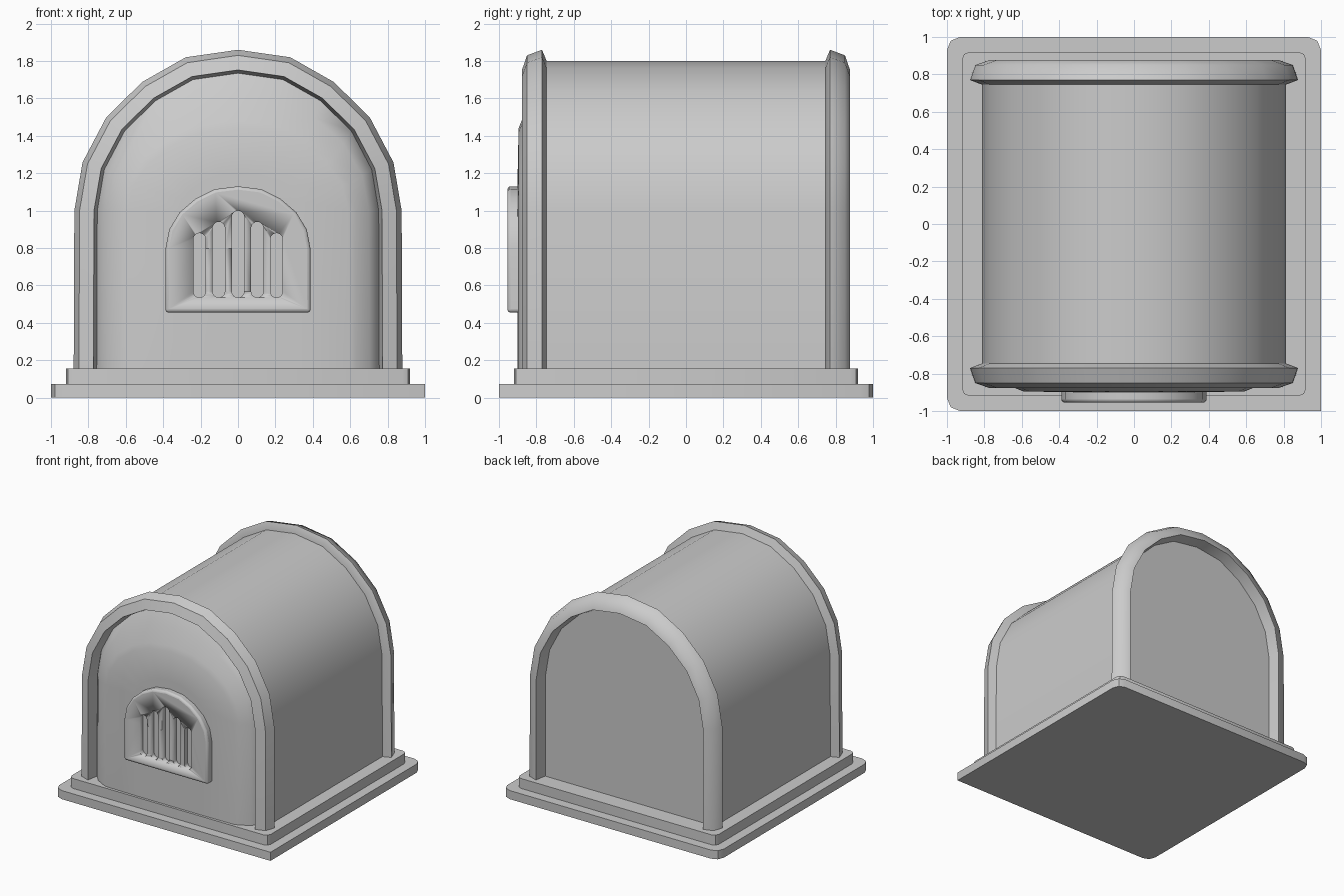
import bpy, bmesh, math

if "Cube" in bpy.data.objects:
    bpy.data.objects.remove(bpy.data.objects["Cube"])

ARCH = [(1, 0), (.95, .30), (.805, .58), (.585, .80), (.32, .953), (0, 1)]


def arch(w, top, y, bottom=.15, spring=1.0):
    """Closed arch outline in the xz plane at depth y."""
    right = [(w * 1.004, bottom)] + [(w * u, spring + (top - spring) * v) for u, v in ARCH]
    pts = right + [(-x, z) for x, z in right[-2::-1]]
    return [(x, y, z) for x, z in pts]


def loft(bm, rings, cap=True, loop=False):
    vs = [[bm.verts.new(p) for p in r] for r in rings]
    n = len(rings[0])
    pairs = list(zip(vs, vs[1:])) + ([(vs[-1], vs[0])] if loop else [])
    for a, b in pairs:
        for i in range(n):
            j = (i + 1) % n
            bm.faces.new((a[i], a[j], b[j], b[i]))
    if cap:
        bm.faces.new(vs[0])
        bm.faces.new(vs[-1])


def finish(bm, name, angle=30):
    bmesh.ops.recalc_face_normals(bm, faces=bm.faces[:])
    me = bpy.data.meshes.new(name)
    bm.to_mesh(me)
    bm.free()
    ob = bpy.data.objects.new(name, me)
    bpy.context.collection.objects.link(ob)
    bpy.ops.object.select_all(action='DESELECT')
    ob.select_set(True)
    bpy.context.view_layer.objects.active = ob
    bpy.ops.object.shade_smooth_by_angle(angle=math.radians(angle))
    return ob


def part(name, rings, angle=30, **kw):
    bm = bmesh.new()
    loft(bm, rings, **kw)
    return finish(bm, name, angle)


def plate(name, h, c, z0, z1, sharp_front_right=False):
    """Square slab with eased corners."""
    pts = []
    for k, (sx, sy) in enumerate([(1, -1), (1, 1), (-1, 1), (-1, -1)]):
        e = .002 if k == 0 and sharp_front_right else c
        corner = [(h - e, h), (h - .29 * e, h - .29 * e), (h, h - e)]
        if sx * sy > 0:
            corner.reverse()
        pts += [(sx * x, sy * y) for x, y in corner]
    part(name, [[(x, y, z) for x, y in pts] for z in (z0, z1)])


# Stepped base
plate("base_plate", 1.0, .07, 0, .072, True)
plate("base_step", .92, .04, .072, .155)

# Vaulted body, its rear end is the flat back panel
part("vault_body", [arch(.81, 1.80, -.77), arch(.81, 1.80, .78)])

# Chamfered arch rims at both ends
RIM = [(.81, 1.80, .745), (.875, 1.86, .77), (.847, 1.83, .85),
       (.77, 1.752, .877), (.747, 1.73, .755)]
for name, s, ang in (("front_rim", -1, 30), ("back_rim", 1, 55)):
    part(name, [arch(w, t, s * y) for w, t, y in RIM], ang, cap=False, loop=True)

# Bulging front panel
PANEL = [(.755, 1.74, -.765), (.755, 1.74, -.78), (.70, 1.62, -.84), (.63, 1.48, -.879),
         (.59, 1.44, -.895), (.30, 1.2, -.90)]
part("front_panel", [arch(*p) for p in PANEL], 50)

# Vent cover with softened edges
cover = part("vent_cover", [arch(.387, 1.13, y, .455, .80) for y in (-.955, -.85)], 40)
bev = cover.modifiers.new("soften", 'BEVEL')
bev.width, bev.segments, bev.limit_method = .018, 3, 'ANGLE'
bev.angle_limit = math.radians(40)

# Slots cut into the cover
bm = bmesh.new()
R, Z0 = .033, .535
for i, top in enumerate((.88, .94, 1.0, .94, .88)):
    cx = (i - 2) * .103
    outline = []
    for cz, start in ((top - R, 0), (Z0 + R, math.pi)):
        for k in range(9):
            a = start + math.pi * k / 8
            outline.append((cx + R * math.cos(a), cz + R * math.sin(a)))
    loft(bm, [[(x, y, z) for x, z in outline] for y in (-1.0, -.912)])
cutter = finish(bm, "slot_cutter")
cutter.hide_render = True
cutter.display_type = 'WIRE'
cut = cover.modifiers.new("slots", 'BOOLEAN')
cut.operation, cut.solver, cut.object = 'DIFFERENCE', 'EXACT', cutter
